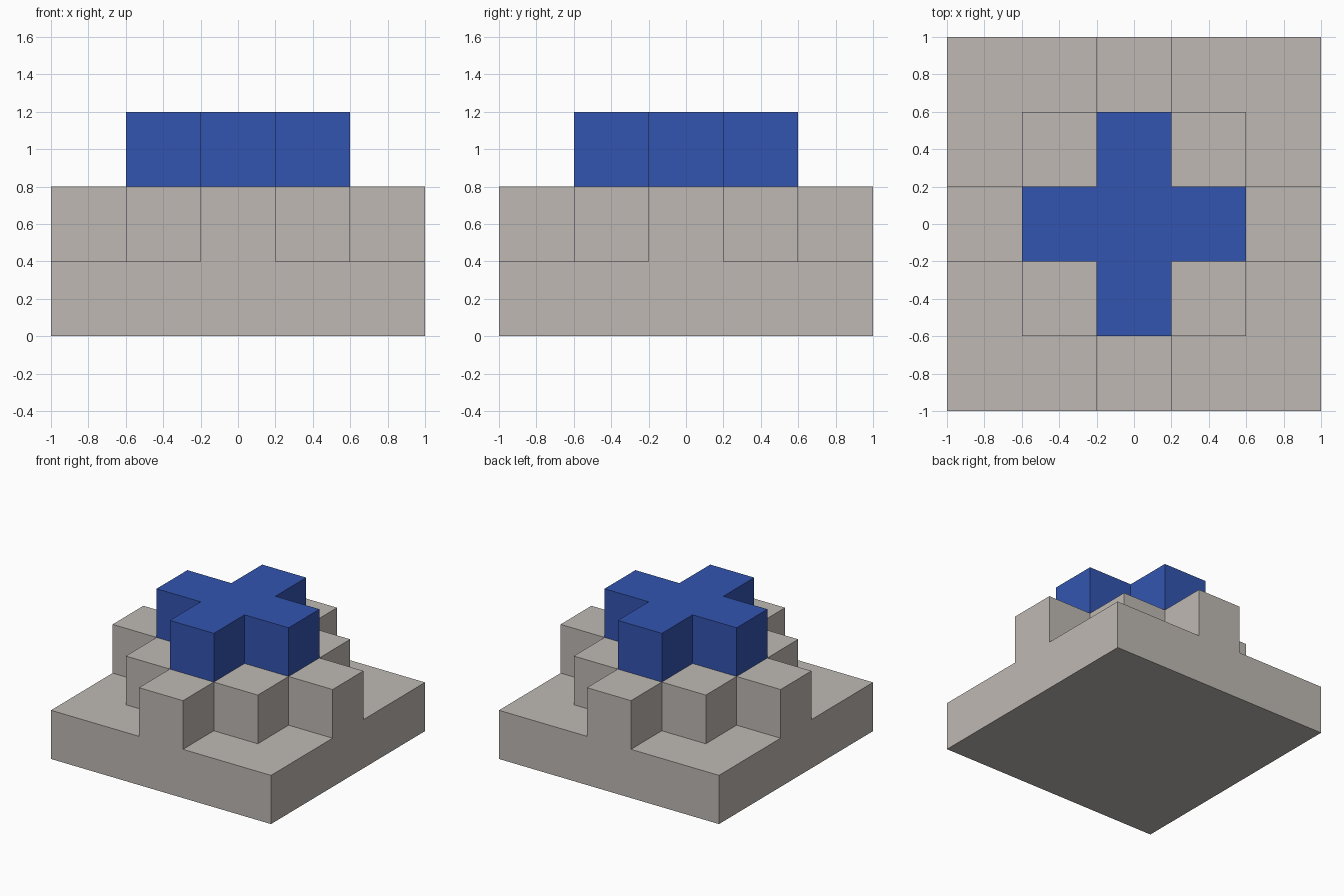
import bpy
import bmesh
from mathutils import Vector

default = bpy.data.objects.get("Cube")
if default:
    bpy.data.objects.remove(default, do_unlink=True)

STEP = 0.4
SPAN = range(-2, 3)


def make_material(name, color):
    mat = bpy.data.materials.new(name)
    mat.use_nodes = True
    mat.diffuse_color = color
    mat.node_tree.nodes["Principled BSDF"].inputs["Base Color"].default_value = color
    return mat


def block_shell(name, cells, occupied, mat):
    """Build only the exposed skin of a group of cubic blocks."""
    bm = bmesh.new()
    for cell in cells:
        centre = Vector(cell) * STEP + Vector((0, 0, STEP / 2))
        for axis in range(3):
            for sign in (-1, 1):
                normal = Vector((0, 0, 0))
                normal[axis] = sign
                if tuple(int(c + n) for c, n in zip(cell, normal)) in occupied:
                    continue
                u = Vector((0, 0, 0))
                u[(axis + 1) % 3] = 1
                v = normal.cross(u)
                corners = [normal + u + v, normal - u + v,
                           normal - u - v, normal + u - v]
                bm.faces.new([bm.verts.new(centre + c * STEP / 2) for c in corners])
    # Weld the blocks and merge coplanar squares into clean flat faces
    bmesh.ops.remove_doubles(bm, verts=bm.verts, dist=0.001)
    bmesh.ops.dissolve_limit(bm, angle_limit=0.01, verts=bm.verts, edges=bm.edges)
    mesh = bpy.data.meshes.new(name)
    bm.to_mesh(mesh)
    bm.free()
    mesh.materials.append(mat)
    obj = bpy.data.objects.new(name, mesh)
    bpy.context.collection.objects.link(obj)
    return obj


grid = [(x, y) for x in SPAN for y in SPAN]

# Square slab, then a square block with four arms reaching the slab edges
slab = {(x, y, 0) for x, y in grid}
tier = {(x, y, 1) for x, y in grid if max(abs(x), abs(y)) < 2 or x * y == 0}
# Raised plus-shaped cross
cross = {(x, y, 2) for x, y in grid if abs(x) + abs(y) < 2}

stone = make_material("warm_grey_stone", (0.521, 0.485, 0.456, 1))
blue = make_material("royal_blue", (0.033, 0.091, 0.434, 1))

everything = slab | tier | cross
block_shell("stepped_base", sorted(slab | tier), everything, stone)
block_shell("top_cross", sorted(cross), everything, blue)
